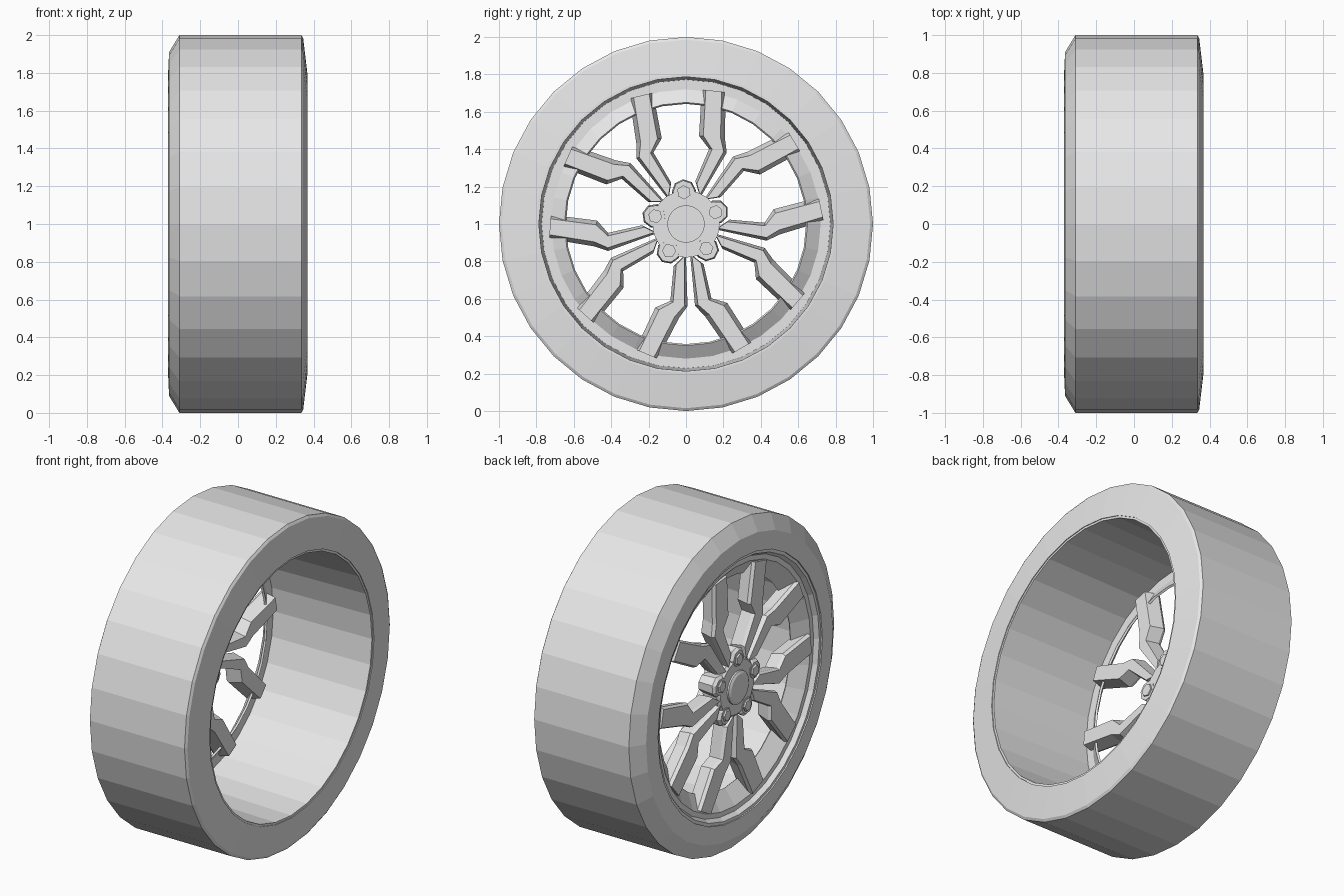
import bpy, bmesh
from math import sin, cos, pi, radians

cube = bpy.data.objects.get("Cube")
if cube:
    bpy.data.objects.remove(cube, do_unlink=True)

grey = bpy.data.materials.new("plain_grey")
grey.use_nodes = True
GREY = (0.8, 0.8, 0.8, 1)
grey.diffuse_color = GREY
grey.node_tree.nodes["Principled BSDF"].inputs["Base Color"].default_value = GREY

TILT = 3.7    # turn of the spoke pattern, degrees
FIFTH = 72


def polar(x, r, deg):
    """Point at distance r from the axle, measured from +y towards +z."""
    a = radians(deg)
    return (x, r * cos(a), 1 + r * sin(a))


def finish(bm, name):
    bmesh.ops.recalc_face_normals(bm, faces=bm.faces)
    mesh = bpy.data.meshes.new(name)
    bm.to_mesh(mesh)
    bm.free()
    mesh.materials.append(grey)
    obj = bpy.data.objects.new(name, mesh)
    bpy.context.collection.objects.link(obj)
    return obj


def bridge(bm, loops, closed):
    """Skin a list of equally long vertex loops."""
    n = len(loops[0])
    pairs = list(zip(loops, loops[1:]))
    if closed:
        pairs.append((loops[-1], loops[0]))
    for a, b in pairs:
        for i in range(n):
            j = (i + 1) % n
            bm.faces.new((a[i], a[j], b[j], b[i]))


def lathe(name, profile, sides=32):
    """Turn a closed (x, radius) profile around the axle."""
    bm = bmesh.new()
    loops = [[bm.verts.new(polar(x, r, 360 * k / sides)) for x, r in profile]
             for k in range(sides)]
    bridge(bm, loops, True)
    return finish(bm, name)


def disc(bm, stations, sides, r0=0, deg=0):
    """Capped round solid through (x, radius) stations, centred at polar r0, deg."""
    _, cy, cz = polar(0, r0, deg)
    loops = []
    for x, r in stations:
        ring = [polar(x, r, deg + 360 * k / sides) for k in range(sides)]
        loops.append([bm.verts.new((px, py + cy, pz + cz - 1)) for px, py, pz in ring])
    bridge(bm, loops, False)
    bm.faces.new(loops[0])
    bm.faces.new(loops[-1])


# Tyre: wide shoulder on the outer side, small bevel on the inner side
lathe("tyre", [(0.367, 0.80), (0.345, 0.985), (0.335, 1.0), (-0.31, 1.0),
               (-0.365, 0.91), (-0.37, 0.80)])

# Rim: open barrel, outer lip and sloping flange that carries the spokes
lathe("rim", [(0.362, 0.80), (0.362, 0.787), (-0.30, 0.772), (-0.30, 0.72),
              (-0.255, 0.65), (-0.265, 0.642), (-0.335, 0.735),
              (-0.335, 0.765), (-0.362, 0.782), (-0.362, 0.80)])

# Spoke: (angle from slit, radius) of the slit edge and of the window edge
SLIT_EDGE = [(4, 0.16), (2.6, 0.44), (8, 0.505), (15.5, 0.735)]
WINDOW_EDGE = [(20, 0.235), (15.2, 0.42), (23.9, 0.476), (25.6, 0.722)]
LAYERS = [(-0.345, 0.85), (-0.325, 1.0), (-0.245, 0.66)]   # x, width factor


def narrowed(width):
    left, right = [], []
    for (a1, r1), (a2, r2) in zip(SLIT_EDGE, WINDOW_EDGE):
        am, rm = (a1 + a2) / 2, (r1 + r2) / 2
        left.append((am + (a1 - am) * width, rm + (r1 - rm) * width))
        right.append((am + (a2 - am) * width, rm + (r2 - rm) * width))
    return left, right


def add_spoke(bm, axis, side):
    loops = []
    for x, width in LAYERS:
        left, right = narrowed(width)
        loops.append([bm.verts.new(polar(x, r, axis + side * a))
                      for a, r in left + right[::-1]])
    bridge(bm, loops, False)
    for loop in (loops[0], loops[-1]):
        for i in range(3):
            bm.faces.new((loop[i], loop[i + 1], loop[6 - i], loop[7 - i]))


bm = bmesh.new()
for k in range(5):
    for side in (-1, 1):
        add_spoke(bm, TILT - 90 + FIFTH * k, side)
finish(bm, "spokes")

# Hub plate with five bosses facing the wide windows
bm = bmesh.new()
disc(bm, [(-0.35, 0.165), (-0.335, 0.18), (-0.24, 0.18)], 20)
for k in range(5):
    disc(bm, [(-0.352, 0.05), (-0.335, 0.065), (-0.238, 0.058)], 8, 0.175, 90 + TILT + FIFTH * k)
finish(bm, "hub")

# Wheel bolts, showing on both sides
bm = bmesh.new()
for k in range(5):
    disc(bm, [(-0.362, 0.032), (-0.355, 0.038), (-0.228, 0.038)], 6, 0.17, 90 + TILT + FIFTH * k)
finish(bm, "wheel_bolts")

# Centre cap
bm = bmesh.new()
disc(bm, [(-0.368, 0.085), (-0.36, 0.1), (-0.23, 0.1)], 24)
finish(bm, "centre_cap")
